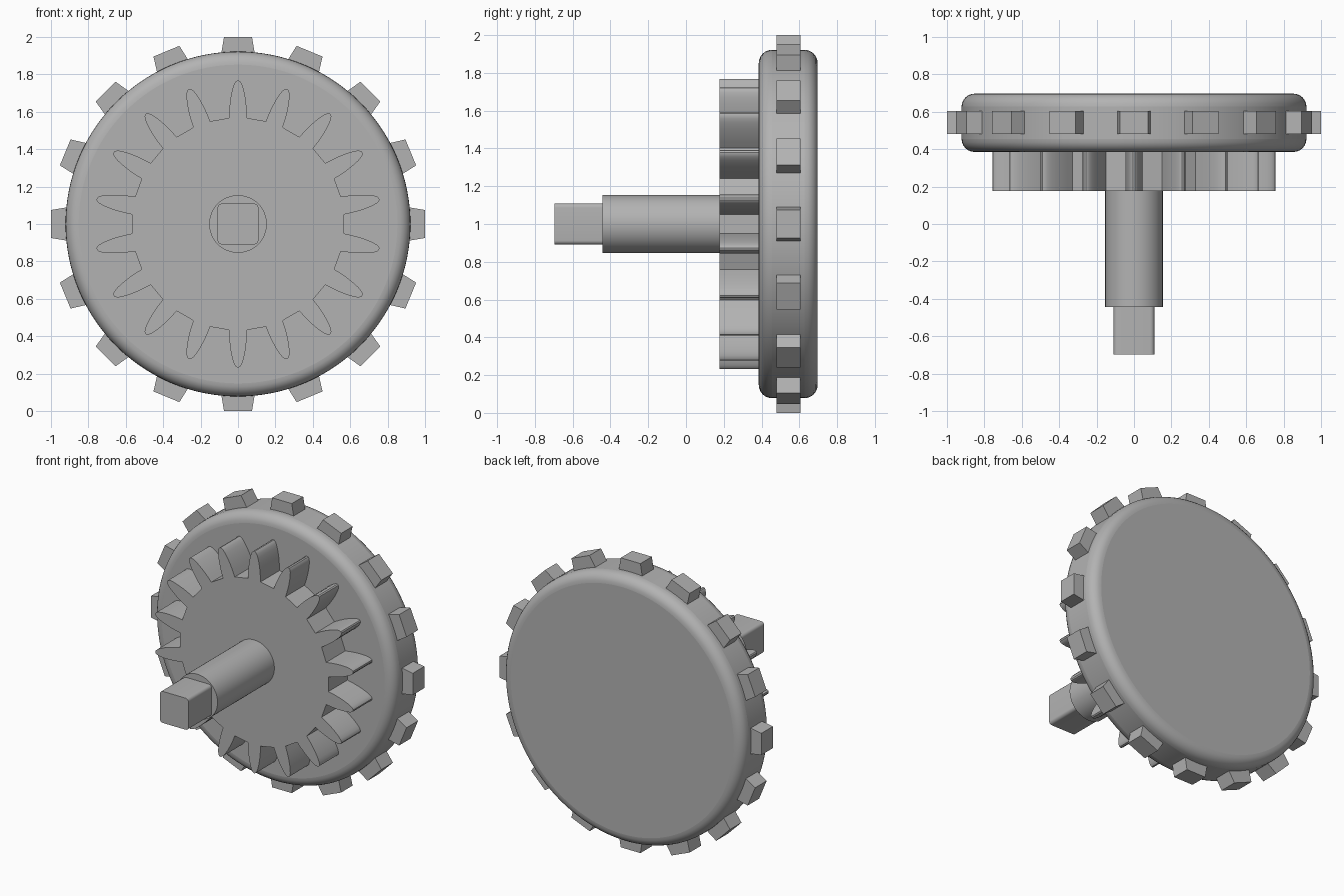
import bpy, bmesh, math
from mathutils import Vector

if "Cube" in bpy.data.objects:
    bpy.data.objects.remove(bpy.data.objects["Cube"])

STEEL = bpy.data.materials.new("steel_grey")
STEEL.diffuse_color = (0.45, 0.45, 0.45, 1)
STEEL.use_nodes = True
STEEL.node_tree.nodes["Principled BSDF"].inputs["Base Color"].default_value = STEEL.diffuse_color
CENTRE = 1.0  # height of the wheel axis


def prism(name, outlines, y0, y1, bevel=0.0, segments=6, smooth=True):
    """Extrude closed (x, z) outlines, measured from the axis, from y0 to y1."""
    bm = bmesh.new()
    for pts in outlines:
        face = bm.faces.new([bm.verts.new((x, y0, z + CENTRE)) for x, z in pts])
        res = bmesh.ops.extrude_face_region(bm, geom=[face])
        verts = [g for g in res["geom"] if isinstance(g, bmesh.types.BMVert)]
        bmesh.ops.translate(bm, verts=verts, vec=Vector((0, y1 - y0, 0)))
    bmesh.ops.recalc_face_normals(bm, faces=bm.faces)
    mesh = bpy.data.meshes.new(name)
    bm.to_mesh(mesh)
    bm.free()
    mesh.materials.append(STEEL)
    ob = bpy.data.objects.new(name, mesh)
    bpy.context.collection.objects.link(ob)
    if bevel:
        mod = ob.modifiers.new("round_edges", "BEVEL")
        mod.width, mod.segments = bevel, segments
        mod.limit_method, mod.angle_limit = "ANGLE", math.radians(40)
    if smooth:
        bpy.ops.object.select_all(action="DESELECT")
        ob.select_set(True)
        bpy.context.view_layer.objects.active = ob
        bpy.ops.object.shade_smooth_by_angle(angle=math.radians(35))
    return ob


def circle(r, n):
    return [(r * math.cos(math.tau * i / n), r * math.sin(math.tau * i / n)) for i in range(n)]


def turned(pts, a):
    """Rotate an outline drawn pointing up around the axis."""
    c, s = math.cos(a), math.sin(a)
    return [(x * c - z * s, x * s + z * c) for x, z in pts]


def rounded_square(half, r, n=5):
    pts = []
    for q in range(4):
        corner = [(half - r + r * math.cos(i * math.pi / 2 / n),
                   half - r + r * math.sin(i * math.pi / 2 / n)) for i in range(n + 1)]
        pts += turned(corner, q * math.pi / 2)
    return pts


# Wheel disc with rounded rims
prism("wheel_disc", [circle(0.922, 128)], 0.385, 0.697, bevel=0.07)

# Sixteen tapered lugs around the rim
lug = [(-0.095, 0.88), (0.095, 0.88), (0.075, 1.0), (-0.075, 1.0)]
prism("rim_lugs", [turned(lug, math.tau * i / 16) for i in range(16)], 0.48, 0.605, smooth=False)

# Gear with eighteen rounded teeth
half_tooth = [(0.048, 0.567), (0.0465, 0.61), (0.043, 0.65), (0.037, 0.69), (0.029, 0.725),
              (0.021, 0.748), (0.012, 0.762), (0.005, 0.767)]
tooth = half_tooth + [(-x, z) for x, z in reversed(half_tooth)]
gear = []
for i in range(18):
    gear += turned(tooth, math.tau * i / 18)
prism("gear", [gear], 0.177, 0.39)

# Shaft and square drive end
prism("shaft", [circle(0.154, 64)], -0.443, 0.18)
prism("square_drive", [rounded_square(0.109, 0.022)], -0.697, -0.44)
